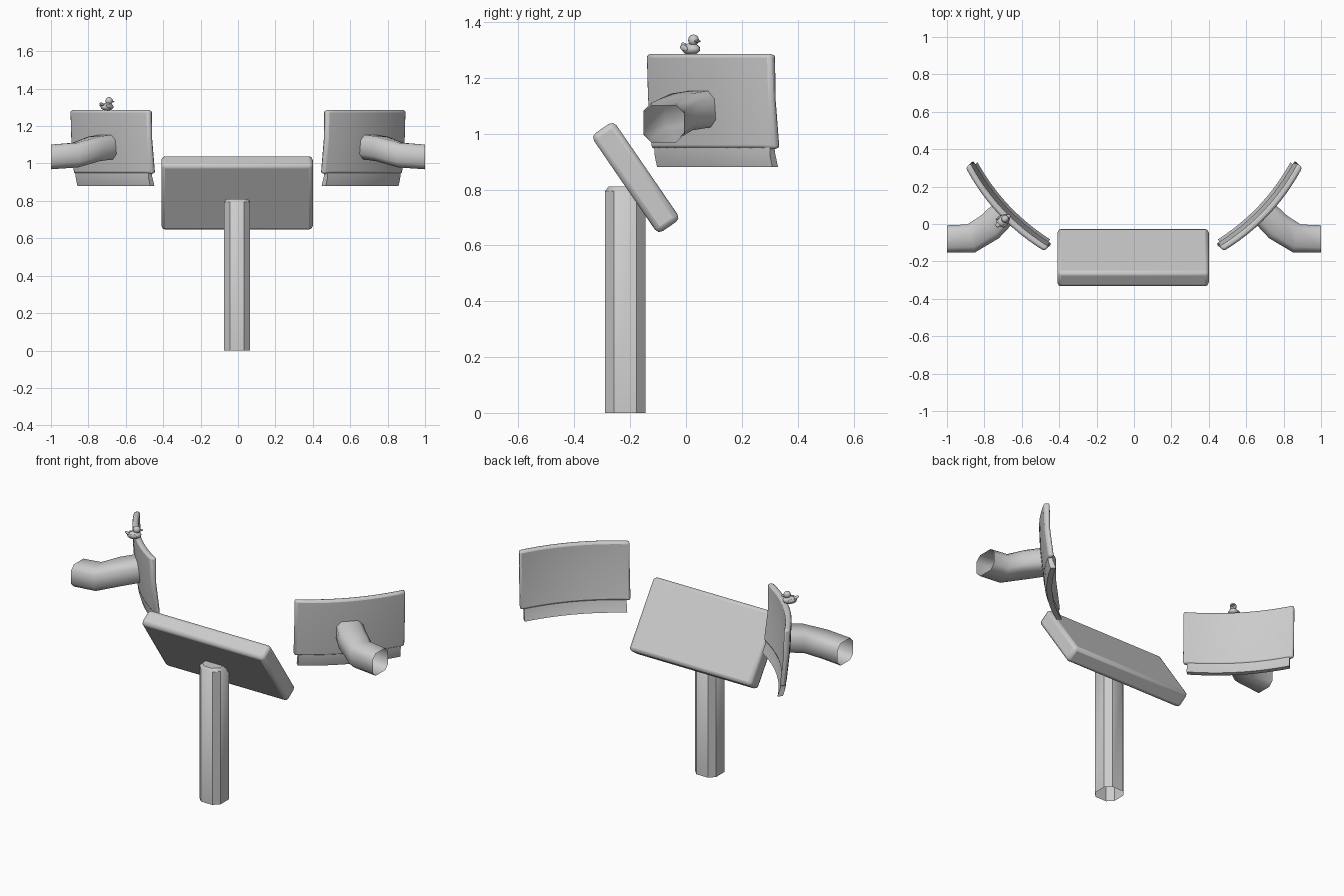
import bpy, bmesh, math
from mathutils import Vector, Matrix

if "Cube" in bpy.data.objects:
    bpy.data.objects.remove(bpy.data.objects["Cube"])

grey = bpy.data.materials.new("light grey")
grey.diffuse_color = (0.6, 0.6, 0.6, 1)
grey.use_nodes = True
grey.node_tree.nodes["Principled BSDF"].inputs["Base Color"].default_value = grey.diffuse_color


def finish(bm, name, bevel=0, segments=2, angle=40):
    bmesh.ops.recalc_face_normals(bm, faces=bm.faces)
    me = bpy.data.meshes.new(name)
    bm.to_mesh(me)
    bm.free()
    me.materials.append(grey)
    for p in me.polygons:
        p.use_smooth = True
    me.set_sharp_from_angle(angle=math.radians(angle))
    ob = bpy.data.objects.new(name, me)
    bpy.context.collection.objects.link(ob)
    if bevel:
        m = ob.modifiers.new("bevel", 'BEVEL')
        m.width, m.segments = bevel, segments
        m.limit_method, m.angle_limit = 'ANGLE', math.radians(50)
        m.harden_normals = False
    return ob


def loft(bm, rings, cap_start=False, cap_end=False):
    vr = [[bm.verts.new(p) for p in r] for r in rings]
    n = len(vr[0])
    for a, b in zip(vr, vr[1:]):
        for i in range(n):
            bm.faces.new((a[i], a[(i + 1) % n], b[(i + 1) % n], b[i]))
    if cap_start:
        bm.faces.new(vr[0])
    if cap_end:
        bm.faces.new(vr[-1])


def octagon(hw, hh, c):
    q = [(hw, hh - c), (hw - c, hh)]
    q += [(-x, y) for x, y in reversed(q)]
    return q + [(-x, -y) for x, y in q]


# Support post, open at the foot
bm = bmesh.new()
loft(bm, [[(-0.005 + x, -0.2175 + y, z) for x, y in octagon(r, r + 0.002, 0.032)]
          for z, r in ((0, 0.07), (0.795, 0.07), (0.81, 0.058))], cap_end=True)
finish(bm, "support_post")

# Tilted centre console slab
bm = bmesh.new()
bmesh.ops.create_cube(bm, size=1, matrix=Matrix.Translation((-0.005, -0.18, 0.843))
                      @ Matrix.Rotation(math.atan2(-0.35, 0.24), 4, 'X')
                      @ Matrix.Diagonal((0.81, 0.426, 0.098, 1)))
ob = finish(bm, "centre_console", 0.02)
for p in ob.data.polygons:
    p.use_smooth = True

# Curved side screens: frame in plan, with u along the width, d towards the viewer
HALF, SAG = 0.306, 0.042
MID = Vector((0.69, 0.078))
ALONG = Vector((0.686, 0.727))
INWARD = Vector((-0.727, 0.686))


def plan(u, d, z, s):
    p = MID + ALONG * u + INWARD * (d - SAG * (1 - (u / HALF) ** 2))
    return (s * p.x, p.y, z)


def curved_slab(name, profile, half, s, bevel):
    bm = bmesh.new()
    steps = 12
    loft(bm, [[plan(half * (2 * i / steps - 1), d, z, s) for d, z in profile]
              for i in range(steps + 1)], True, True)
    return finish(bm, name, bevel)


for s, side in ((-1, "left"), (1, "right")):
    curved_slab(side + "_screen", [(0, 1.285), (0.035, 1.285), (0.037, 1.13),
                                   (0.058, 0.945), (0.026, 0.945), (0.006, 1.13)],
                HALF, s, 0.012)
    curved_slab(side + "_screen_chin", [(0.028, 0.96), (0.052, 0.96), (0.056, 0.93),
                                        (0.072, 0.88), (0.042, 0.88), (0.03, 0.92)],
                HALF - 0.022, s, 0)

    # Bent arm tube, open at its outer end
    path = [Vector(p) for p in ((1.0, -0.08, 1.035), (0.87, -0.077, 1.045),
                                (0.77, -0.015, 1.078), (0.69, 0.065, 1.09))]
    rings = []
    for i, p in enumerate(path):
        t = path[min(i + 1, 3)] - path[max(i - 1, 0)]
        t = Vector((-1, 0, 0)) if i == 0 else Vector((t.x, t.y, 0)).normalized()
        n = Vector((-t.y, t.x, 0))
        k = 1.06 if i in (1, 2) else 1
        rings.append([(s * (p + n * a * k).x, (p + n * a * k).y, p.z + b)
                      for a, b in octagon(0.073, 0.066, 0.028)])
    bm = bmesh.new()
    loft(bm, rings)
    finish(bm, side + "_arm", angle=50)

# Toy duck on the left screen, facing the viewer
base = Matrix.Translation((-0.70, 0.018, 1.285)) @ Matrix.Rotation(math.radians(40), 4, 'Z')


def blob(name, loc, size, tilt=0):
    bm = bmesh.new()
    bmesh.ops.create_uvsphere(bm, u_segments=16, v_segments=10, radius=1,
                              matrix=base @ Matrix.Translation(loc)
                              @ Matrix.Rotation(math.radians(tilt), 4, 'Y')
                              @ Matrix.Diagonal((*size, 1)))
    finish(bm, name, angle=180)


blob("duck_body", (0, 0, 0.018), (0.039, 0.028, 0.021))
blob("duck_tail", (-0.035, 0, 0.030), (0.017, 0.013, 0.007), 35)
blob("duck_head", (0.014, 0, 0.050), (0.020, 0.019, 0.020))
blob("duck_bill", (0.036, 0, 0.046), (0.012, 0.011, 0.005))
for y, side in ((0.027, "left"), (-0.027, "right")):
    blob("duck_wing_" + side, (-0.008, y, 0.022), (0.021, 0.006, 0.011), 15)
